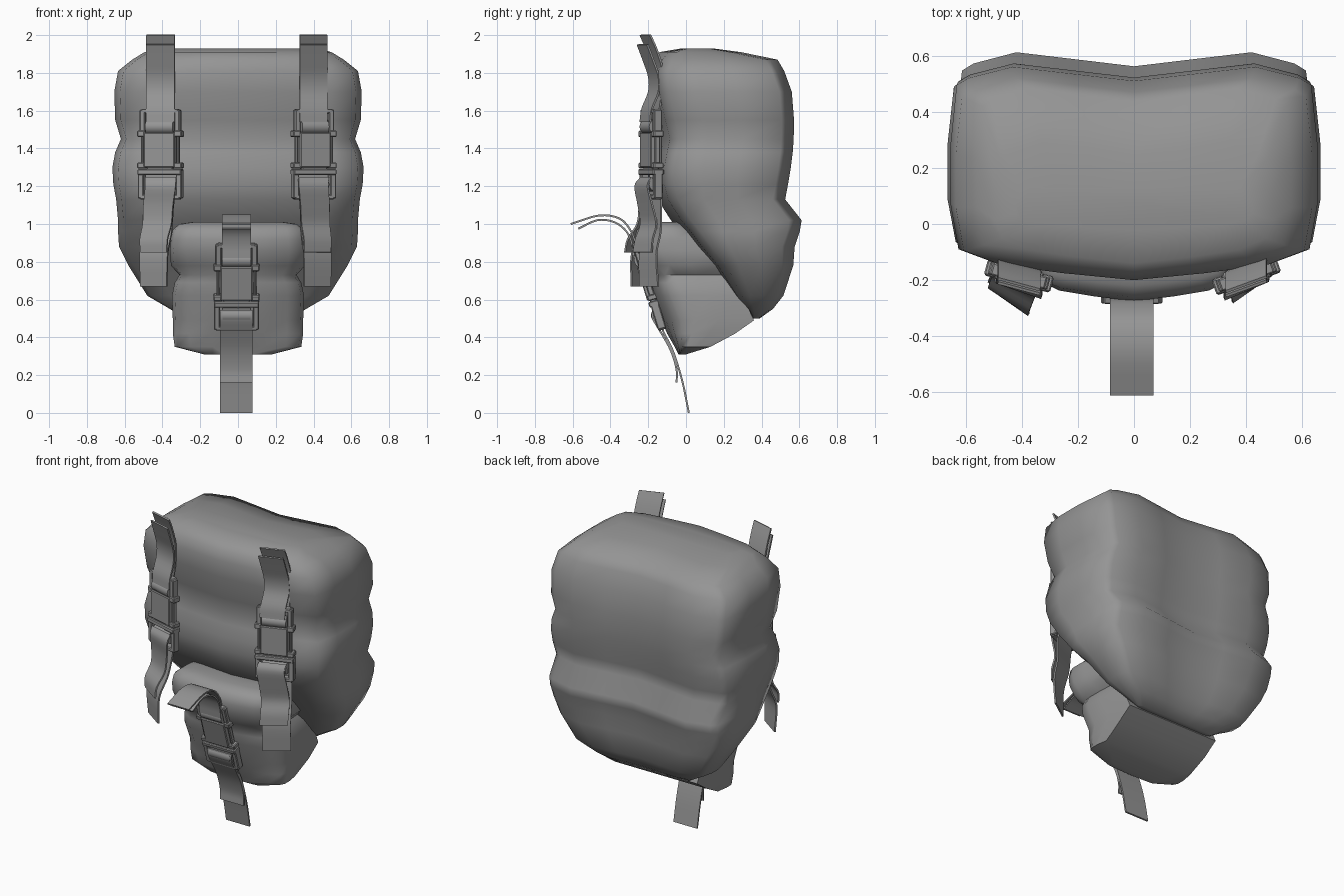
import bpy
import bmesh
from math import radians, cos, sin, pi
from mathutils import Matrix, Vector

if "Cube" in bpy.data.objects:
    bpy.data.objects.remove(bpy.data.objects["Cube"], do_unlink=True)

fabric = bpy.data.materials.new("grey_fabric")
fabric.use_nodes = True
GREY = (0.3, 0.3, 0.3, 1)
fabric.diffuse_color = GREY
fabric.node_tree.nodes["Principled BSDF"].inputs["Base Color"].default_value = GREY


def finish(bm, name, angle=40):
    """Turn a bmesh into a shaded, coloured object."""
    bmesh.ops.recalc_face_normals(bm, faces=bm.faces)
    mesh = bpy.data.meshes.new(name)
    bm.to_mesh(mesh)
    bm.free()
    mesh.materials.append(fabric)
    obj = bpy.data.objects.new(name, mesh)
    bpy.context.collection.objects.link(obj)
    bpy.ops.object.select_all(action="DESELECT")
    obj.select_set(True)
    bpy.context.view_layer.objects.active = obj
    bpy.ops.object.shade_smooth_by_angle(angle=radians(angle))
    return obj


def loft(bm, rings):
    """Skin closed rings of equal length and cap both ends."""
    loops = [[bm.verts.new(p) for p in ring] for ring in rings]
    count = len(loops[0])
    for low, high in zip(loops, loops[1:]):
        for i in range(count):
            j = (i + 1) % count
            bm.faces.new((low[i], low[j], high[j], high[i]))
    bm.faces.new(loops[0])
    bm.faces.new(loops[-1])


def smooth_path(points, steps=4):
    """Catmull-Rom interpolation through the given tuples."""
    pts = [Vector(p) for p in points]
    pts = [pts[0] * 2 - pts[1]] + pts + [pts[-1] * 2 - pts[-2]]
    path = []
    for a, b, c, d in zip(pts, pts[1:], pts[2:], pts[3:]):
        for k in range(steps):
            t = k / steps
            path.append((b * 2 + (c - a) * t + (a * 2 - b * 5 + c * 4 - d) * t ** 2
                         + (b * 3 - a - c * 3 + d) * t ** 3) / 2)
    return path + [pts[-2]]


def padded_ring(z, half, front, back, dent):
    """Bowed front and full sides; dent hollows the middle of the back."""
    depth = back - front
    s = min(1, depth / 0.5)
    d = dent * s
    side = [(0, front), (0.4, front + 0.025 * s), (0.75, front + 0.055 * s),
            (0.955, front + 0.105 * s), (1, front + 0.36 * depth), (1, front + 0.62 * depth),
            (0.965, back - 1.3 * d), (0.9, back - 0.8 * d), (0.66, back),
            (0.33, back - 0.5 * d), (0, back - d)]
    ring = [(u * half, y, z) for u, y in side]
    return ring + [(-x, y, h) for x, y, h in ring[-2:0:-1]]


def padded_bag(name, levels, dent):
    bm = bmesh.new()
    loft(bm, [padded_ring(*level, dent) for level in levels])
    return finish(bm, name, 60)


# Main bag: height, half width, front, back
padded_bag("main_bag", [
    (0.5, 0.28, 0.35, 0.39), (0.55, 0.36, 0.3, 0.46), (0.62, 0.48, 0.24, 0.515),
    (0.78, 0.58, 0.12, 0.568), (0.88, 0.63, 0.03, 0.575), (0.96, 0.635, -0.03, 0.602),
    (1.02, 0.635, -0.08, 0.612), (1.13, 0.645, -0.15, 0.525), (1.21, 0.66, -0.17, 0.54),
    (1.3, 0.665, -0.17, 0.555), (1.38, 0.65, -0.155, 0.565), (1.45, 0.62, -0.14, 0.57),
    (1.55, 0.65, -0.165, 0.572), (1.7, 0.655, -0.195, 0.56), (1.81, 0.635, -0.2, 0.52),
    (1.87, 0.56, -0.18, 0.485), (1.91, 0.495, -0.14, 0.29), (1.93, 0.42, -0.02, 0.14)], 0.05)

# Front pouch with a tucked line beneath its rounded flap
padded_bag("front_pouch", [
    (0.31, 0.18, -0.04, 0), (0.35, 0.335, -0.06, 0.13), (0.42, 0.345, -0.1, 0.26),
    (0.49, 0.345, -0.13, 0.36), (0.62, 0.35, -0.18, 0.3), (0.69, 0.335, -0.195, 0.25),
    (0.73, 0.31, -0.2, 0.22), (0.78, 0.355, -0.24, 0.18), (0.86, 0.36, -0.27, 0.12),
    (0.92, 0.355, -0.275, 0.07), (0.97, 0.345, -0.26, 0.03), (1, 0.31, -0.22, 0),
    (1.01, 0.24, -0.17, -0.03)], 0)


def ribbon(name, centre_x, points, width=0.155, yaw=0, end_yaw=0, thick=0.01):
    """Webbing strip twisting from yaw to end_yaw; points are (sideways shift, y, z)."""
    bm = bmesh.new()
    path = smooth_path(points)
    rings = []
    for i, p in enumerate(path):
        turn = radians(yaw + (end_yaw - yaw) * i / (len(path) - 1))
        across = Vector((cos(turn), sin(turn), 0)) * width / 2
        along = path[min(i + 1, len(path) - 1)] - path[max(i - 1, 0)]
        out = across.cross(along).normalized() * thick / 2
        c = p + Vector((centre_x, 0, 0))
        rings.append([c - across - out, c + across - out, c + across + out, c - across + out])
    loft(bm, rings)
    return finish(bm, name)


def add_box(bm, x0, x1, z0, z1, depth):
    size = Matrix.Diagonal((x1 - x0, depth, z1 - z0, 1))
    place = Matrix.Translation(((x0 + x1) / 2, 0, (z0 + z1) / 2))
    made = bmesh.ops.create_cube(bm, size=1, matrix=place @ size)
    edges = {e for v in made["verts"] for e in v.link_edges}
    bmesh.ops.bevel(bm, geom=list(edges), offset=0.005, segments=1, affect="EDGES")


def buckle(name, place):
    """Side-release buckle with webbing wrapped round both bars."""
    bm = bmesh.new()
    add_box(bm, -0.085, 0.085, -0.07, 0.115, 0.065)
    add_box(bm, -0.12, 0.12, -0.11, -0.08, 0.06)
    add_box(bm, -0.07, 0.07, -0.09, -0.06, 0.04)
    add_box(bm, -0.1, 0.1, 0.215, 0.24, 0.045)
    add_box(bm, -0.11, 0.11, -0.24, -0.215, 0.045)
    for side in (-1, 1):
        for inner, outer, low, high, depth in (
                (0.08, 0.11, 0.1, 0.235, 0.045), (0.08, 0.122, 0.09, 0.125, 0.055),
                (0.075, 0.122, -0.075, -0.045, 0.055), (0.09, 0.105, -0.05, 0.1, 0.03),
                (0.088, 0.12, -0.235, -0.1, 0.045)):
            x0, x1 = sorted((side * inner, side * outer))
            add_box(bm, x0, x1, low, high, depth)
    for z in (0.145, -0.16):
        turn = Matrix.Translation((0, 0, z)) @ Matrix.Rotation(pi / 2, 4, "Y")
        bmesh.ops.create_cone(bm, cap_ends=True, segments=14, radius1=0.038,
                              radius2=0.038, depth=0.15, matrix=turn)
    bm.transform(place)
    return finish(bm, name, 30)


# Two side straps, each turned to follow the curved front
for label, x, yaw, end_yaw, drift, pull in (("right", -0.41, -15, -35, -0.035, -0.04),
                                            ("left", 0.4, 20, 35, 0.02, 0.005)):
    place = Matrix.Translation((x, -0.185, 1.37)) @ Matrix.Rotation(radians(yaw), 4, "Z")
    buckle(label + "_buckle", place)
    ribbon(label + "_upper_strap", x, [
        (0, -0.215, 2), (0, -0.18, 1.92), (0, -0.15, 1.82), (0, -0.148, 1.72),
        (0, -0.165, 1.6), (0, -0.155, 1.51)], yaw=yaw, end_yaw=yaw)
    ribbon(label + "_upper_strap_end", x, [
        (0, -0.23, 1.95), (0, -0.2, 1.87), (0, -0.17, 1.78), (0, -0.17, 1.7),
        (0, -0.205, 1.61), (0, -0.215, 1.54)], yaw=yaw, end_yaw=yaw)
    ribbon(label + "_lower_strap_end", x, [
        (0, -0.21, 1.245), (0, -0.235, 1.2), (drift / 3, -0.215, 1.1),
        (drift / 2, -0.2 + pull / 2, 1), (drift, -0.225 + pull, 0.92),
        (drift, -0.235 + pull, 0.85)], width=0.17, yaw=yaw, end_yaw=end_yaw)
    ribbon(label + "_lower_strap", x, [
        (0, -0.155, 1.21), (drift / 3, -0.165, 1.08), (drift / 2, -0.175 + pull / 2, 0.96),
        (drift, -0.205 + pull, 0.84), (drift, -0.2 + pull, 0.67)],
        width=0.17, yaw=yaw, end_yaw=end_yaw)

# Middle strap, leaning with the pouch
MID = -0.008
buckle("middle_buckle", Matrix.Translation((MID, -0.195, 0.67)) @ Matrix.Rotation(radians(17), 4, "X"))
ribbon("middle_upper_strap", MID, [
    (0, -0.265, 0.81), (0, -0.268, 0.89), (0, -0.29, 0.96), (0, -0.35, 1.028),
    (0, -0.46, 1.045), (0, -0.61, 1)])
ribbon("middle_upper_strap_end", MID, [
    (0, -0.275, 0.82), (0, -0.285, 0.89), (0, -0.315, 0.96), (0, -0.38, 1.01),
    (0, -0.47, 1.02), (0, -0.57, 0.975)])
ribbon("middle_lower_strap", MID, [
    (0, -0.15, 0.53), (0, -0.12, 0.43), (0, -0.07, 0.33), (0, -0.02, 0.17), (0, 0.015, 0)], width=0.172)
ribbon("middle_lower_strap_end", MID, [
    (0, -0.175, 0.545), (0, -0.175, 0.5), (0, -0.135, 0.43), (0, -0.08, 0.33),
    (0, -0.05, 0.23), (0, -0.05, 0.16)], width=0.172)
